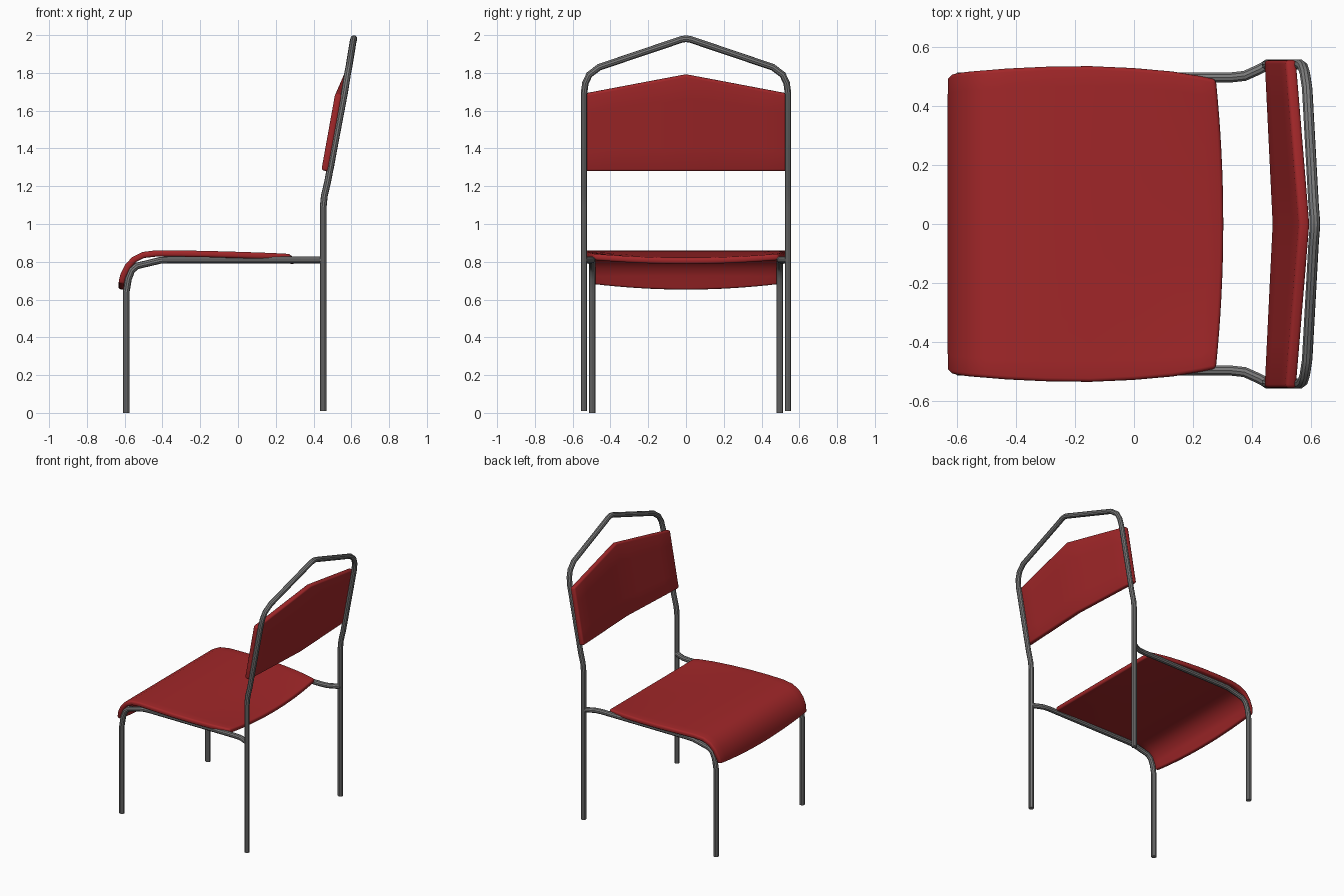
import bpy

if "Cube" in bpy.data.objects:
    bpy.data.objects.remove(bpy.data.objects["Cube"])

red = bpy.data.materials.new("red_panel")
red.diffuse_color = (0.36, 0.02, 0.022, 1)
red.use_nodes = True
red.node_tree.nodes["Principled BSDF"].inputs["Base Color"].default_value = red.diffuse_color
steel = bpy.data.materials.new("grey_tube")
steel.diffuse_color = (0.2, 0.2, 0.2, 1)
steel.use_nodes = True
steel.node_tree.nodes["Principled BSDF"].inputs["Base Color"].default_value = steel.diffuse_color


def finish(ob, mat):
    ob.data.materials.clear()
    ob.data.materials.append(mat)
    bpy.ops.object.select_all(action='DESELECT')
    ob.select_set(True)
    bpy.context.view_layer.objects.active = ob


def tube(name, points, radius=0.018):
    cu = bpy.data.curves.new(name, 'CURVE')
    cu.dimensions = '3D'
    cu.bevel_depth = radius
    cu.bevel_resolution = 3
    cu.use_fill_caps = True
    sp = cu.splines.new('POLY')
    sp.points.add(len(points) - 1)
    for p, co in zip(sp.points, points):
        p.co = (*co, 1)
    ob = bpy.data.objects.new(name, cu)
    bpy.context.collection.objects.link(ob)
    finish(ob, steel)
    bpy.ops.object.convert(target='MESH')
    bpy.ops.object.shade_smooth_by_angle()


def panel(name, rows, cols, point, thickness):
    verts = [point(i, v) for i in range(rows) for v in cols]
    n = len(cols)
    faces = [(i * n + j, (i + 1) * n + j, (i + 1) * n + j + 1, i * n + j + 1)
             for i in range(rows - 1) for j in range(n - 1)]
    me = bpy.data.meshes.new(name)
    me.from_pydata(verts, [], faces)
    ob = bpy.data.objects.new(name, me)
    bpy.context.collection.objects.link(ob)
    sol = ob.modifiers.new("thickness", 'SOLIDIFY')
    sol.thickness = thickness
    sol.offset = -1
    bev = ob.modifiers.new("round_edges", 'BEVEL')
    bev.width = 0.012
    bev.segments = 3
    bev.limit_method = 'ANGLE'
    bev.angle_limit = 0.9
    finish(ob, red)
    bpy.ops.object.shade_smooth_by_angle()


# Front legs running back into the seat rails
for side, s in (("right", -1), ("left", 1)):
    tube("front_leg_" + side, [
        (-0.592, s * 0.497, 0), (-0.592, s * 0.497, 0.64), (-0.58, s * 0.497, 0.71),
        (-0.562, s * 0.497, 0.755), (-0.535, s * 0.497, 0.778), (-0.41, s * 0.497, 0.808),
        (-0.36, s * 0.497, 0.81), (0.33, s * 0.497, 0.81), (0.375, s * 0.502, 0.81),
        (0.42, s * 0.522, 0.81), (0.45, s * 0.538, 0.81)])

# Rear legs and back hoop as one bent tube
half = [(0.451, 0.54, 0.01), (0.451, 0.54, 1.09), (0.457, 0.54, 1.15),
        (0.474, 0.54, 1.22), (0.563, 0.54, 1.69), (0.572, 0.533, 1.745),
        (0.579, 0.512, 1.79), (0.587, 0.46, 1.83), (0.609, 0.06, 1.965),
        (0.612, 0.025, 1.977)]
tube("back_frame", half + [(0.613, 0, 1.981)] + [(x, -y, z) for x, y, z in half[::-1]])

# Seat: rolled front edge, bowed sides and rear, slight dip at the rear
profile = [(-0.634, 0.688, 0.497), (-0.622, 0.735, 0.508), (-0.597, 0.785, 0.513),
           (-0.56, 0.825, 0.517), (-0.505, 0.852, 0.521), (-0.43, 0.861, 0.527),
           (-0.3, 0.86, 0.533), (-0.15, 0.857, 0.535), (0.0, 0.853, 0.528),
           (0.13, 0.849, 0.516), (0.225, 0.845, 0.5), (0.278, 0.842, 0.489)]


def seat_point(i, v):
    x, z, w = profile[i]
    bow = 1 - v * v
    t = max(0, (x + 0.15) / 0.43)
    z -= 0.022 * bow * t + (0.032 * bow if i == 0 else 0)
    return x + 0.026 * bow * t, v * w, z


panel("seat", len(profile), [j / 8 for j in range(-8, 9)], seat_point, 0.033)


# Backrest: leaning panel bent at the middle, with a peaked top
def back_point(i, v):
    centre = 1 - abs(v)
    z = 1.285 + (0.405 + 0.105 * centre) * i / 4
    return 0.44 + 0.18 * (z - 1.28) + 0.027 * centre, v * 0.555, z


panel("backrest", 5, [j / 4 for j in range(-4, 5)], back_point, 0.037)
